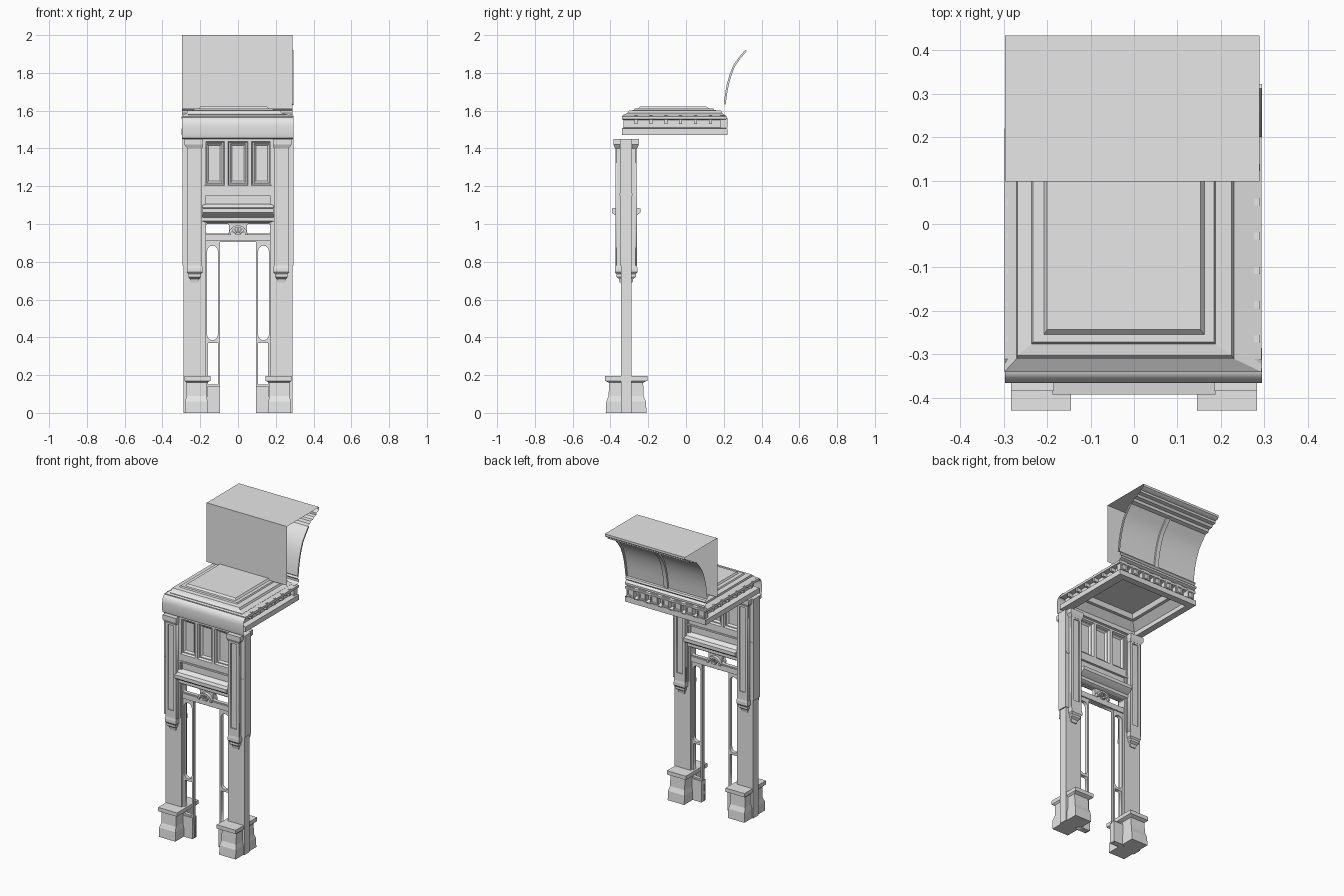
import bpy, bmesh, math

cube = bpy.data.objects.get("Cube")
if cube:
    bpy.data.objects.remove(cube, do_unlink=True)

STONE = bpy.data.materials.new("light grey stone")
STONE.use_nodes = True
GREY = (0.8, 0.8, 0.8, 1)
STONE.diffuse_color = GREY
STONE.node_tree.nodes["Principled BSDF"].inputs["Base Color"].default_value = GREY

YC = -0.317           # centre plane of the screen wall
SIDES = (("right", -1), ("left", 1))


def finish(name, bm, smooth=False):
    bmesh.ops.recalc_face_normals(bm, faces=bm.faces)
    mesh = bpy.data.meshes.new(name)
    bm.to_mesh(mesh)
    bm.free()
    mesh.materials.append(STONE)
    ob = bpy.data.objects.new(name, mesh)
    bpy.context.collection.objects.link(ob)
    if smooth:
        bpy.ops.object.select_all(action='DESELECT')
        ob.select_set(True)
        bpy.context.view_layer.objects.active = ob
        bpy.ops.object.shade_smooth_by_angle(angle=math.radians(35))
    return ob


def loft(name, rings, axis='z', start=True, end=True):
    """Join rectangles (a0, a1, b0, b1, level) along z or y."""
    bm = bmesh.new()
    loops = []
    for a0, a1, b0, b1, c in rings:
        pts = [(a0, b0), (a1, b0), (a1, b1), (a0, b1)]
        loops.append([bm.verts.new((a, b, c) if axis == 'z' else (a, c, b)) for a, b in pts])
    for p, q in zip(loops, loops[1:]):
        for i in range(4):
            j = (i + 1) % 4
            bm.faces.new((p[i], p[j], q[j], q[i]))
    if start:
        bm.faces.new(loops[0])
    if end:
        bm.faces.new(loops[-1])
    return finish(name, bm)


def box(name, x0, x1, y0, y1, z0, z1):
    return loft(name, [(x0, x1, y0, y1, z0), (x0, x1, y0, y1, z1)])


def span(s, a, b):
    """Mirror an x range to the chosen side."""
    return (a, b) if s > 0 else (-b, -a)


def sweep(name, profile, x0, x1, closed=False):
    """Extrude a (y, z) profile along x."""
    bm = bmesh.new()
    a, b = [[bm.verts.new((x, y, z)) for y, z in profile] for x in (x0, x1)]
    n = len(profile)
    for i in range(n if closed else n - 1):
        j = (i + 1) % n
        bm.faces.new((a[i], a[j], b[j], b[i]))
    if closed:
        bm.faces.new(a)
        bm.faces.new(b)
    return finish(name, bm, True)


def rect(x0, x1, z0, z1, r=0.0):
    """Rectangle outline, with optional rounded corners."""
    if not r:
        return [(x0, z0), (x1, z0), (x1, z1), (x0, z1)]
    corners = [(x1 - r, z1 - r), (x0 + r, z1 - r), (x0 + r, z0 + r), (x1 - r, z0 + r)]
    return [(cx + r * math.cos(t), cz + r * math.sin(t))
            for k, (cx, cz) in enumerate(corners)
            for t in [(k + i / 5) * math.pi / 2 for i in range(6)]]


def arc(r, z, steps=12):
    return [(r * math.cos(i * math.pi / steps), z + r * math.sin(i * math.pi / steps))
            for i in range(steps + 1)]


def plate(name, outlines, half):
    """Pierced plate in the wall plane; later outlines are holes."""
    cu = bpy.data.curves.new(name, 'CURVE')
    cu.dimensions, cu.fill_mode, cu.extrude = '2D', 'BOTH', half
    for pts in outlines:
        sp = cu.splines.new('POLY')
        sp.points.add(len(pts) - 1)
        for p, (x, z) in zip(sp.points, pts):
            p.co = (x, z, 0, 1)
        sp.use_cyclic_u = True
    cu.materials.append(STONE)
    ob = bpy.data.objects.new(name, cu)
    ob.location.y = YC
    ob.rotation_euler.x = math.pi / 2
    bpy.context.collection.objects.link(ob)
    bpy.ops.object.select_all(action='DESELECT')
    ob.select_set(True)
    bpy.context.view_layer.objects.active = ob
    bpy.ops.object.convert(target='MESH')
    return bpy.context.object


# Posts with plinths, pilasters and pendants
for label, s in SIDES:
    box(label + "_post", *span(s, 0.17, 0.288), YC - 0.028, YC + 0.028, 0, 1.45)
    box(label + "_post_upper", *span(s, 0.18, 0.295), YC - 0.032, YC + 0.032, 0.78, 1.45)

    def ring(a, b, d, z):
        return (*span(s, a, b), YC - d, YC + d, z)

    loft(label + "_plinth", [ring(0.16, 0.28, 0.108, 0), ring(0.16, 0.28, 0.105, 0.06),
                             ring(0.167, 0.273, 0.093, 0.09), ring(0.167, 0.273, 0.09, 0.16),
                             ring(0.145, 0.283, 0.112, 0.17), ring(0.145, 0.283, 0.112, 0.195)])
    box(label + "_pilaster", *span(s, 0.19, 0.268), YC - 0.05, YC + 0.05, 0.78, 1.42)
    plate(label + "_pilaster_frame", [rect(*span(s, 0.19, 0.268), 0.78, 1.42),
                                      rect(*span(s, 0.208, 0.25), 0.83, 1.39)], 0.057)
    loft(label + "_capital", [ring(0.19, 0.268, 0.058, 1.4), ring(0.185, 0.283, 0.067, 1.42),
                              ring(0.185, 0.283, 0.067, 1.45)])
    loft(label + "_pendant", [ring(0.21, 0.25, 0.034, 0.69), ring(0.205, 0.255, 0.038, 0.71),
                              ring(0.197, 0.262, 0.052, 0.72), ring(0.197, 0.262, 0.052, 0.735),
                              ring(0.188, 0.27, 0.06, 0.745), ring(0.188, 0.27, 0.06, 0.765),
                              ring(0.19, 0.268, 0.057, 0.78)])
    box(label + "_foot_board", *span(s, 0.095, 0.165), YC - 0.02, YC + 0.02, 0, 0.14)

# Pierced grille around the doorway
door = [(-0.18, 0), (-0.095, 0), (-0.095, 0.905), (0.095, 0.905), (0.095, 0),
        (0.18, 0), (0.18, 1.04), (-0.18, 1.04)]
holes = []
for label, s in SIDES:
    holes += [rect(*span(s, 0.107, 0.163), 0.385, 0.885, 0.027),
              rect(*span(s, 0.107, 0.158), 0.15, 0.37),
              rect(*span(s, 0.048, 0.17), 0.95, 1.0, 0.01)]
plate("door_grille", [door] + holes, 0.012)
box("door_lintel", -0.18, 0.18, YC - 0.02, YC + 0.02, 0.91, 0.945)

# Fan ornament over the doorway
plate("fan_disc", [arc(0.042, 0.943)], 0.02)
plate("fan_rim", [arc(0.05, 0.943) + arc(0.038, 0.943)[::-1]], 0.034)
for i in range(1, 6):
    t = i * math.pi / 6
    c, n = math.cos(t), math.sin(t)
    plate("fan_rib", [[(r * c - w * n, 0.943 + r * n + w * c)
                       for r, w in ((0.012, 0.002), (0.04, 0.004), (0.04, -0.004), (0.012, -0.002))]], 0.028)
plate("fan_hub", [arc(0.014, 0.943, 8)], 0.034)

# Shelf mouldings and frieze above the doorway
shelf = [(0.02, 1.005), (0.035, 1.015), (0.035, 1.035), (0.055, 1.045), (0.075, 1.06),
         (0.075, 1.082), (0.045, 1.087), (0.035, 1.1), (0.02, 1.105)]
sweep("shelf", [(YC - d, z) for d, z in shelf] + [(YC + d, z) for d, z in shelf[::-1]],
      -0.188, 0.188, True)
box("frieze", -0.18, 0.18, YC - 0.02, YC + 0.02, 1.03, 1.2)
box("frieze_rail", -0.29, 0.29, YC - 0.035, YC + 0.035, 1.152, 1.162)

# Three recessed wall panels, the same front and back
cells = [(-0.178, -0.072), (-0.053, 0.053), (0.072, 0.178)]
plate("panel_frame", [rect(-0.19, 0.19, 1.16, 1.45)] +
      [rect(a, b, 1.205, 1.437) for a, b in cells], 0.03)
for a, b in cells:
    for d in (-1, 1):
        loft("wall_panel", [(a + k, b - k, 1.205 + k, 1.437 - k, YC + d * y) for k, y in
                            ((0, 0.03), (0.006, 0.015), (0.012, 0.015), (0.022, 0.005))],
             'y', start=False)

# Canopy: stepped roof, coffered ceiling and ledge
loft("canopy_roof", [(-0.298, 0.293, -0.34, 0.215, 1.57), (-0.27, 0.23, -0.31, 0.19, 1.588),
                     (-0.268, 0.224, -0.302, 0.186, 1.6), (-0.236, 0.188, -0.276, 0.15, 1.603),
                     (-0.232, 0.184, -0.272, 0.146, 1.611), (-0.207, 0.162, -0.254, 0.122, 1.611),
                     (-0.2, 0.153, -0.243, 0.108, 1.622)], start=False)
loft("canopy_ceiling", [(-0.298, 0.293, -0.34, 0.22, 1.505), (-0.298, 0.293, -0.34, 0.22, 1.472),
                        (-0.255, 0.235, -0.3, 0.175, 1.472), (-0.255, 0.235, -0.3, 0.175, 1.5),
                        (-0.21, 0.18, -0.26, 0.13, 1.54), (-0.19, 0.16, -0.24, 0.11, 1.54),
                        (-0.18, 0.15, -0.23, 0.1, 1.57)], start=False)
loft("canopy_wall", [(-0.265, 0.262, -0.33, 0.185, 1.5), (-0.265, 0.262, -0.33, 0.185, 1.58)],
     start=False, end=False)
loft("canopy_ledge", [(-0.298, 0.293, -0.34, 0.215, 1.505), (-0.265, 0.262, -0.33, 0.185, 1.512)],
     start=False, end=False)
loft("canopy_lip", [(-0.298, 0.293, -0.34, 0.215, 1.57), (-0.298, 0.293, -0.34, 0.215, 1.555),
                    (-0.265, 0.262, -0.33, 0.185, 1.55)], start=False, end=False)
for i in range(6):
    y = -0.265 + i * 0.079
    for x0, x1 in ((-0.295, -0.26), (0.257, 0.29)):
        box("side_bracket", x0, x1, y - 0.008, y + 0.008, 1.53, 1.575)
for i in range(7):
    x = -0.26 + i * 0.086
    box("back_block", x - 0.027, x + 0.027, 0.18, 0.213, 1.495, 1.575)
    loft("back_block_panel", [(x - k, x + k, 1.535 - k, 1.535 + k, y) for k, y in
                              ((0.025, 0.213), (0.025, 0.22), (0.017, 0.22), (0.014, 0.214))],
         'y', start=False)

# Rounded front fascia
fascia = [(-0.35, 1.45), (-0.362, 1.455), (-0.366, 1.47), (-0.366, 1.52)]
fascia += [(-0.336 - 0.03 * math.cos(t), 1.52 + 0.045 * math.sin(t))
           for t in [i * math.pi / 12 for i in range(1, 7)]] + [(-0.31, 1.575)]
sweep("front_fascia", fascia, -0.297, 0.295)

# Upper cornice: open shell with a coved back
cove = [(0.312, 1.92), (0.278, 1.88), (0.25, 1.84), (0.23, 1.79), (0.216, 1.74),
        (0.207, 1.69), (0.2, 1.635)]
crown = [(0.098, 1.61), (0.098, 2.0), (0.434, 2.0), (0.434, 1.985), (0.42, 1.975), (0.405, 1.972),
         (0.405, 1.958), (0.38, 1.955), (0.37, 1.942), (0.345, 1.94), (0.338, 1.925)]
base = [(0.215, 1.633), (0.22, 1.622), (0.21, 1.612), (0.225, 1.6), (0.225, 1.587), (0.205, 1.578)]
sweep("cornice_shell", crown + cove + base, -0.297, 0.289)
for x0, x1, name in ((-0.014, 0.014, "cornice_middle_rib"), (0.286, 0.295, "cornice_end_rib")):
    sweep(name, cove + [(y + 0.01, z - 0.004) for y, z in cove[::-1]], x0, x1, True)
